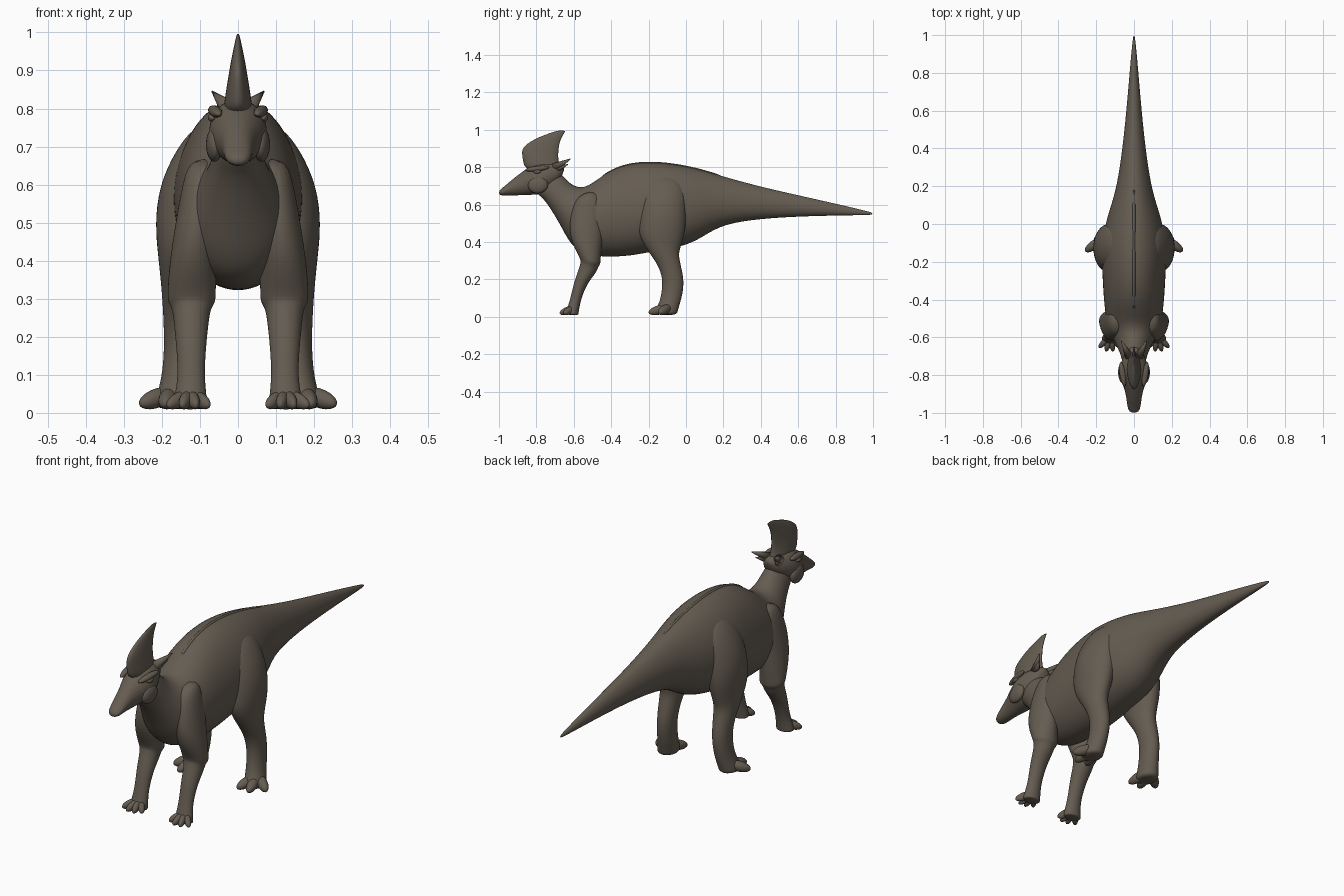
import bpy, bmesh, math
from mathutils import Matrix, Vector

cube = bpy.data.objects.get("Cube")
if cube:
    bpy.data.objects.remove(cube, do_unlink=True)

# One hide colour for the whole animal
hide = bpy.data.materials.new("grey_brown_hide")
hide.use_nodes = True
HIDE_RGBA = (0.13, 0.108, 0.083, 1)
hide.diffuse_color = HIDE_RGBA
bsdf = hide.node_tree.nodes["Principled BSDF"]
bsdf.inputs["Base Color"].default_value = HIDE_RGBA
bsdf.inputs["Roughness"].default_value = 0.8


def finish(name, bm, mirror=False, levels=0):
    """Turn a bmesh into a smooth object, optionally mirrored to the other side."""
    bmesh.ops.recalc_face_normals(bm, faces=bm.faces[:])
    mesh = bpy.data.meshes.new(name)
    bm.to_mesh(mesh)
    bm.free()
    mesh.materials.append(hide)
    mesh.shade_smooth()
    obj = bpy.data.objects.new(name, mesh)
    bpy.context.collection.objects.link(obj)
    if mirror:
        obj.modifiers.new("mirror", 'MIRROR').use_axis[0] = True
    if levels:
        sub = obj.modifiers.new("smooth", 'SUBSURF')
        sub.levels = sub.render_levels = levels
    return obj


def loft(name, sections, egg=0.0, mirror=False, sides=16):
    """Skin oval rings. Each section: y, z of one edge; y, z of the other; half width; x centre."""
    bm = bmesh.new()
    rings = []
    grow = 3 / (2 + math.cos(math.tau / sides))   # offsets subdivision shrinkage
    for ya, za, yb, zb, width, *centre in sections:
        a, b = Vector((0, ya, za)), Vector((0, yb, zb))
        xc = centre[0] if centre else 0
        ring = []
        for i in range(sides):
            t = math.tau * i / sides
            p = (a + b) / 2 + (a - b) / 2 * math.cos(t) * grow
            p.x = xc + width * grow * math.sin(t) * (1 - egg * math.cos(t))
            ring.append(bm.verts.new(p))
        rings.append(ring)
    for low, high in zip(rings, rings[1:]):
        for i in range(sides):
            j = (i + 1) % sides
            bm.faces.new((low[i], low[j], high[j], high[i]))
    bm.faces.new(rings[0])
    bm.faces.new(rings[-1])
    return finish(name, bm, mirror, 2)


def blob(name, start, end, thick, tall):
    """Mirrored ellipsoid stretched from start to end."""
    start, end = Vector(start), Vector(end)
    axis = end - start
    turn = axis.to_track_quat('Y', 'Z').to_matrix().to_4x4()
    size = Matrix.Diagonal((thick, axis.length / 2, tall, 1))
    bm = bmesh.new()
    bmesh.ops.create_uvsphere(bm, u_segments=20, v_segments=12, radius=1,
                              matrix=Matrix.Translation((start + end) / 2) @ turn @ size)
    return finish(name, bm, True)


def spike(name, start, end, radius):
    """Mirrored pointed cone from start to end."""
    start, end = Vector(start), Vector(end)
    axis = end - start
    turn = axis.to_track_quat('Z', 'Y').to_matrix().to_4x4()
    bm = bmesh.new()
    bmesh.ops.create_cone(bm, cap_ends=True, segments=14, radius1=radius, radius2=0.002,
                          depth=axis.length,
                          matrix=Matrix.Translation((start + end) / 2) @ turn)
    return finish(name, bm, True)


# Neck, trunk and tail in one skin
body = [
    (-.71, .80, -.82, .67, .05),
    (-.665, .76, -.765, .64, .062),
    (-.62, .71, -.715, .565, .075),
    (-.57, .688, -.665, .48, .10),
    (-.52, .70, -.625, .40, .125),
    (-.46, .745, -.56, .335, .145),
    (-.38, .795, -.44, .32, .158),
    (-.28, .822, -.30, .325, .165),
    (-.18, .826, -.18, .35, .17),
    (-.08, .818, -.08, .365, .165),
    (.02, .80, .02, .39, .145),
    (.1, .78, .1, .435, .12),
    (.2, .75, .2, .497, .09),
    (.4, .695, .4, .525, .06),
    (.6, .65, .6, .537, .04),
    (.8, .605, .8, .542, .023),
    (.95, .57, .95, .544, .01),
    (1.0, .556, 1.0, .546, .003),
]
loft("body_and_tail", body, egg=0.1)

# Low ridge along the spine
loft("spine_ridge", [(y, z + .005, y, z - .02, .008) for y, z, *_ in body[5:13]], sides=8)

# Head and snout
loft("head", [
    (-.64, .80, -.68, .72, .03),
    (-.67, .82, -.725, .68, .055),
    (-.73, .825, -.76, .66, .073),
    (-.79, .825, -.79, .655, .078),
    (-.84, .80, -.84, .652, .063),
    (-.89, .765, -.89, .65, .045),
    (-.94, .725, -.94, .65, .038),
    (-.98, .69, -.98, .648, .033),
    (-1.0, .675, -1.0, .653, .017),
])

# Tall blade crest
loft("head_crest", [
    (-.86, .78, -.66, .78, .04),
    (-.87, .83, -.68, .82, .035),
    (-.88, .885, -.685, .86, .027),
    (-.865, .915, -.68, .92, .02),
    (-.80, .957, -.668, .955, .012),
    (-.72, .985, -.65, .985, .006),
    (-.68, .998, -.643, .995, .003),
])

# Face details
blob("cheek", (.058, -.845, .70), (.066, -.738, .71), .022, .045)
blob("brow", (.05, -.86, .785), (.07, -.73, .80), .016, .014)
blob("eye", (.066, -.815, .775), (.072, -.775, .777), .01, .01)
spike("crest_spike", (.025, -.70, .80), (.068, -.617, .845), .024)
spike("small_crest_spike", (.03, -.69, .79), (.055, -.632, .815), .018)

# Hind legs
loft("hind_leg", [
    (-.18, .76, -.05, .76, .04, .07),
    (-.23, .69, .0, .69, .065, .1),
    (-.245, .60, .0, .59, .083, .125),
    (-.252, .50, .0, .49, .078, .14),
    (-.25, .43, -.02, .40, .065, .145),
    (-.205, .355, -.04, .345, .055, .148),
    (-.15, .28, -.035, .30, .048, .15),
    (-.125, .21, -.012, .21, .042, .152),
    (-.128, .14, -.015, .14, .04, .155),
    (-.14, .08, -.03, .08, .043, .16),
    (-.165, .035, -.045, .03, .048, .17),
    (-.165, .01, -.05, .008, .048, .17),
], mirror=True)

# Front legs, with a skin fold above the forearm
loft("front_leg", [
    (-.57, .66, -.47, .68, .04, .09),
    (-.61, .58, -.44, .58, .05, .10),
    (-.625, .48, -.445, .47, .058, .11),
    (-.612, .40, -.45, .38, .062, .118),
    (-.575, .33, -.457, .31, .063, .122),
    (-.562, .30, -.458, .28, .063, .122),
    (-.563, .288, -.47, .268, .051, .122),
    (-.575, .25, -.48, .235, .046, .123),
    (-.597, .19, -.525, .185, .04, .123),
    (-.615, .11, -.56, .10, .034, .123),
    (-.63, .06, -.57, .05, .04, .124),
    (-.64, .025, -.575, .018, .045, .126),
    (-.64, .01, -.575, .008, .045, .126),
], mirror=True)

# Toes fan out from each foot
for i, (x, y) in enumerate([(.13, -.195), (.195, -.2), (.258, -.145)]):
    blob(f"hind_toe_{i + 1}", (.17, -.08, .055), (x, y, .022), .024, .025)
for i, (x, y) in enumerate([(.075, -.655), (.11, -.675), (.148, -.675), (.186, -.655)]):
    blob(f"front_toe_{i + 1}", (.125, -.59, .05), (x, y, .018), .016, .02)
